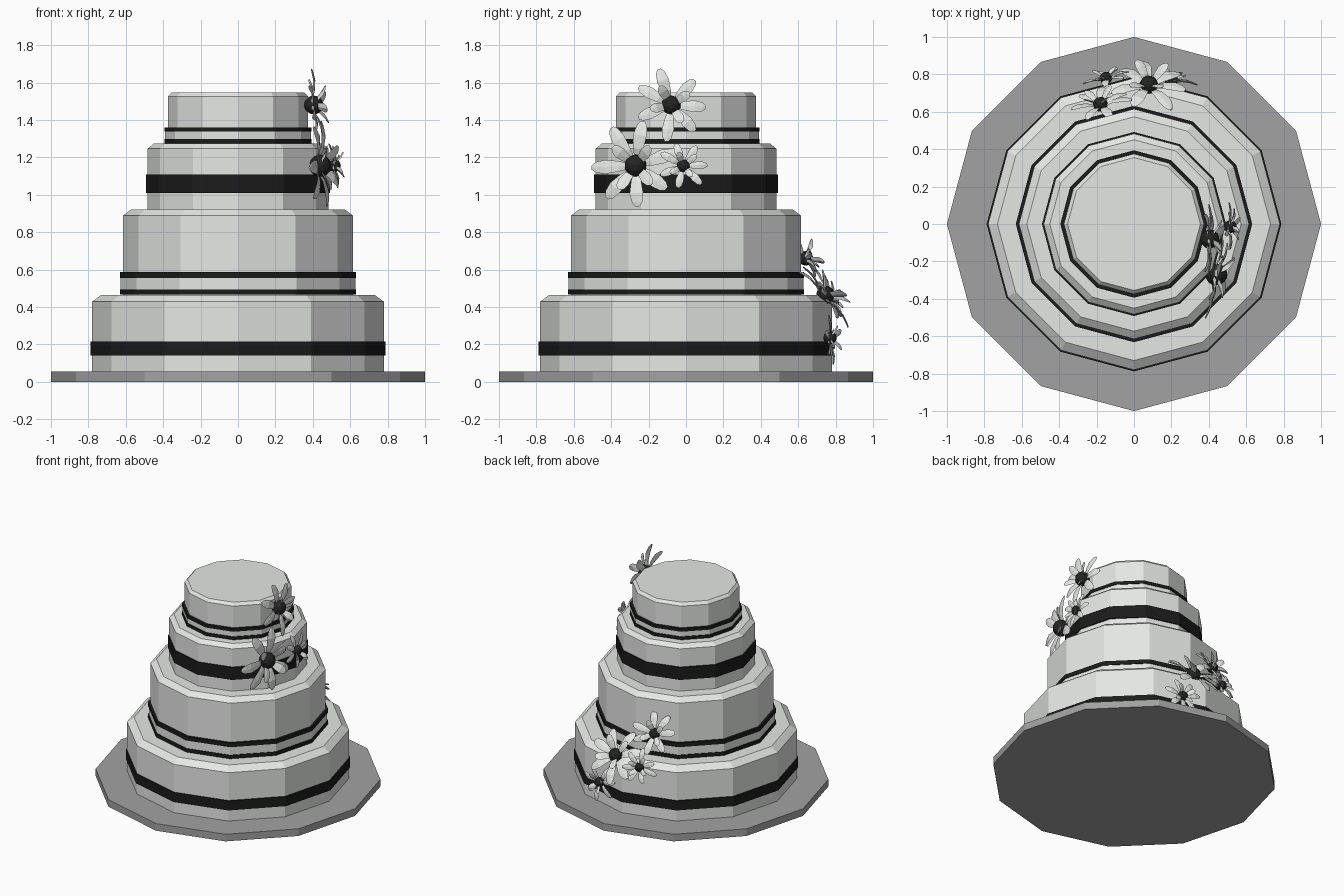
import bpy, bmesh, math, random
from mathutils import Vector, Matrix

if "Cube" in bpy.data.objects:
    bpy.data.objects.remove(bpy.data.objects["Cube"])

random.seed(4)
SIDES = 12


def material(name, r, g, b):
    m = bpy.data.materials.new(name)
    m.diffuse_color = (r, g, b, 1)
    m.use_nodes = True
    m.node_tree.nodes["Principled BSDF"].inputs["Base Color"].default_value = m.diffuse_color
    return m


ICING = material("white_icing", 0.78, 0.80, 0.78)
BOARD = material("grey_board", 0.36, 0.36, 0.36)
RIBBON = material("black_ribbon", 0.011, 0.011, 0.011)
PETAL = material("white_petal", 0.78, 0.80, 0.78)
CENTRE = material("dark_flower_centre", 0.018, 0.018, 0.019)


def finish(name, bm, mat):
    bmesh.ops.recalc_face_normals(bm, faces=bm.faces)
    mesh = bpy.data.meshes.new(name)
    bm.to_mesh(mesh)
    bm.free()
    mesh.materials.append(mat)
    obj = bpy.data.objects.new(name, mesh)
    bpy.context.collection.objects.link(obj)
    return obj


def bridge(bm, a, b):
    n = len(a)
    for i in range(n):
        bm.faces.new((a[i], a[(i + 1) % n], b[(i + 1) % n], b[i]))


def lathe(name, profile, mat, closed=False):
    """Twelve-sided turned shape; capped, or closed into a ring."""
    bm = bmesh.new()
    rings = [[bm.verts.new((r * math.cos(math.tau * i / SIDES),
                            r * math.sin(math.tau * i / SIDES), z))
              for i in range(SIDES)] for r, z in profile]
    for a, b in zip(rings, rings[1:]):
        bridge(bm, a, b)
    if closed:
        bridge(bm, rings[-1], rings[0])
    else:
        bm.faces.new(rings[0])
        bm.faces.new(rings[-1])
    return finish(name, bm, mat)


def band(name, r, z0, z1, mat, depth=0.03):
    lathe(name, [(r - depth, z0), (r, z0), (r, z1), (r - depth, z1)], mat, True)


# Board and four tiers with chamfered top edges
lathe("cake_board", [(1, 0), (1, 0.055)], BOARD)
tiers = [(0.78, 0.73, 0.055, 0.428, 0.465),
         (0.615, 0.573, 0.465, 0.888, 0.92),
         (0.483, 0.45, 0.92, 1.246, 1.273),
         (0.375, 0.355, 1.273, 1.526, 1.547)]
for i, (r, r_top, z0, z1, z2) in enumerate(tiers):
    lathe(f"tier_{i + 1}", [(r, z0), (r, z1), (r_top, z2)], ICING)

# Ribbons: wide on tiers 1 and 3, double-edged on tiers 2 and 4
band("ribbon_tier_1", 0.788, 0.14, 0.214, RIBBON)
band("ribbon_tier_3", 0.492, 1.01, 1.107, RIBBON)
for n, r, z0, z1, z2, z3 in ((2, 0.632, 0.466, 0.494, 0.556, 0.587),
                             (4, 0.394, 1.274, 1.298, 1.337, 1.36)):
    band(f"ribbon_lower_edge_tier_{n}", r, z0, z1, RIBBON)
    band(f"ribbon_middle_tier_{n}", r - 0.005, z1, z2, ICING)
    band(f"ribbon_upper_edge_tier_{n}", r, z2, z3, RIBBON)


def add_petal(bm, frame, angle, length, width, lift):
    """Slender blunt petal with a diamond cross-section, rising by lift."""
    turn = frame @ Matrix.Rotation(angle, 4, 'Z')
    rings = []
    for t, w in ((0.08, 0.3), (0.38, 0.75), (0.68, 1), (0.9, 0.75), (1, 0.3)):
        x = t * length * math.cos(lift)
        z = length * (t * math.sin(lift) + 0.12 * math.sin(math.pi * t))
        h, k = width * w / 2, 0.008 * (0.5 + w / 2)
        rings.append([bm.verts.new(turn @ Vector(p)) for p in
                      ((x, -h, z), (x, 0, z + k * 0.4), (x, h, z), (x, 0, z - k))])
    for a, b in zip(rings, rings[1:]):
        bridge(bm, a, b)
    bm.faces.new(rings[0])
    bm.faces.new(rings[-1])


def flower(name, pos, normal, radius, core, start):
    quat = Vector(normal).to_track_quat('Z', 'Y')
    frame = Matrix.Translation(pos) @ quat.to_matrix().to_4x4()
    base = frame @ Matrix.Translation((0, 0, -core * 0.5))
    bm = bmesh.new()
    # Outer open petals, then a few steeper ones around the core
    for i in range(7):
        a = start + math.tau * i / 7 + random.uniform(-0.12, 0.12)
        add_petal(bm, base, a, radius * random.uniform(0.92, 1.06), radius * 0.32,
                  random.uniform(0.0, 0.28))
    for i in range(4):
        a = start + 0.45 + math.tau * i / 4 + random.uniform(-0.2, 0.2)
        add_petal(bm, base, a, radius * 0.75, radius * 0.27, random.uniform(0.5, 0.8))
    finish(name + "_petals", bm, PETAL)
    bm = bmesh.new()
    bmesh.ops.create_icosphere(bm, subdivisions=2, radius=core, matrix=frame)
    finish(name + "_centre", bm, CENTRE)


# Side spray and back spray of flowers
flower("top_side_flower", (0.405, -0.08, 1.48), (1, 0, 0.15), 0.20, 0.052, 0.0)
flower("large_side_flower", (0.44, -0.27, 1.155), (0.93, -0.25, 0.05), 0.235, 0.06, 0.4)
flower("small_side_flower", (0.515, -0.015, 1.155), (1, 0, 0.1), 0.135, 0.035, 0.0)
flower("large_back_flower", (0.08, 0.745, 0.465), (0.05, 0.78, 0.62), 0.22, 0.05, 0.3)
flower("upper_back_flower", (-0.18, 0.64, 0.66), (-0.2, 0.85, 0.45), 0.17, 0.04, 0.1)
flower("small_back_flower", (-0.15, 0.78, 0.445), (-0.2, 1, 0.3), 0.13, 0.034, 0.5)
flower("low_back_flower", (0.2, 0.77, 0.235), (0.2, 1, 0.05), 0.14, 0.036, 0.2)
